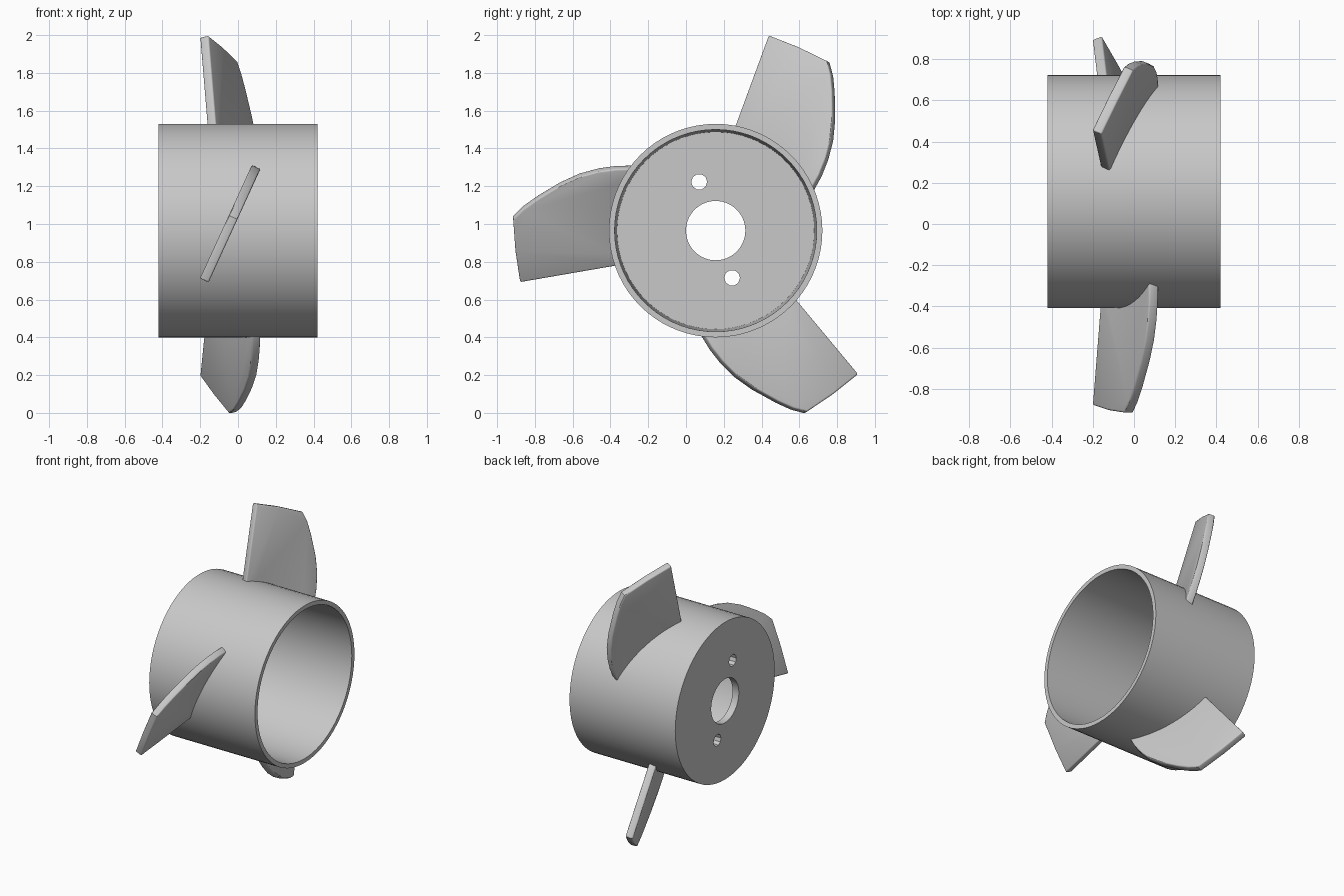
import bpy, bmesh, math
from mathutils import Vector, Matrix

cube = bpy.data.objects.get("Cube")
if cube:
    bpy.data.objects.remove(cube, do_unlink=True)

CENTRE = Vector((0, 0.157, 0.965))   # point on the hub axis
HALF = 0.42                          # half the hub length
SLOPE = 0.458                        # blade pitch: x gained per unit of height

grey = bpy.data.materials.new("light grey")
grey.use_nodes = True
colour = (0.58, 0.58, 0.58, 1)
grey.diffuse_color = colour
grey.node_tree.nodes["Principled BSDF"].inputs["Base Color"].default_value = colour


def make_object(name, bm, location=CENTRE):
    bmesh.ops.recalc_face_normals(bm, faces=bm.faces)
    mesh = bpy.data.meshes.new(name)
    bm.to_mesh(mesh)
    bm.free()
    mesh.materials.append(grey)
    obj = bpy.data.objects.new(name, mesh)
    obj.location = location
    bpy.context.collection.objects.link(obj)
    return obj


def activate(obj):
    bpy.ops.object.select_all(action='DESELECT')
    obj.select_set(True)
    bpy.context.view_layer.objects.active = obj


# Hub: a cup turned around the x axis, open at +x, with a central bore
def make_hub():
    plate = -HALF + 0.05
    profile = [(-HALF, 0.157), (-HALF, 0.565), (HALF, 0.565),
               (HALF, 0.535), (plate, 0.522), (plate, 0.157)]
    sides = 72
    bm = bmesh.new()
    rings = []
    for i in range(sides):
        a = 2 * math.pi * i / sides
        rings.append([bm.verts.new((x, r * math.cos(a), r * math.sin(a)))
                      for x, r in profile])
    n = len(profile)
    for i in range(sides):
        p, q = rings[i], rings[(i + 1) % sides]
        for j in range(n):
            k = (j + 1) % n
            bm.faces.new((p[j], p[k], q[k], q[j]))
    return make_object("hub", bm)


# Two bolt holes through the end plate
def cut_bolt_holes(hub):
    bm = bmesh.new()
    for y, z in ((-0.087, 0.258), (0.087, -0.25)):
        matrix = Matrix.Translation((-HALF, y, z)) @ Matrix.Rotation(math.pi / 2, 4, 'Y')
        bmesh.ops.create_cone(bm, cap_ends=True, segments=10, radius1=0.042,
                              radius2=0.042, depth=0.3, matrix=matrix)
    cutter = make_object("bolt_hole_cutter", bm)
    cutter.hide_render = True
    cut = hub.modifiers.new("bolt holes", 'BOOLEAN')
    cut.operation = 'DIFFERENCE'
    cut.solver = 'EXACT'
    cut.object = cutter
    activate(hub)
    bpy.ops.object.modifier_apply(modifier=cut.name)
    bpy.data.objects.remove(cutter, do_unlink=True)


# Blade: a pitched slab from a (radius, height) outline, with rounded edges
def make_blade(name, angle):
    outline = [(1.035, -0.265), (1.06, -0.1), (1.072, 0.07), (1.02, 0.122),
               (0.95, 0.172), (0.824, 0.248), (0.72, 0.295), (0.62, 0.322),
               (0.53, 0.335), (0.43, 0.337)]
    for i in range(9):               # root arc, hidden inside the hub wall
        t = 0.325 - i * 0.0625
        outline.append((math.sqrt(0.542 ** 2 - t * t), t))
    normal = Vector((1, 0, -SLOPE)).normalized()
    bm = bmesh.new()
    verts = [bm.verts.new(Vector((-0.058 + SLOPE * t, -r, t)) - normal * 0.025)
             for r, t in outline]
    face = bm.faces.new(verts)
    extruded = bmesh.ops.extrude_face_region(bm, geom=[face])["geom"]
    bmesh.ops.translate(bm, vec=normal * 0.05,
                        verts=[v for v in extruded if isinstance(v, bmesh.types.BMVert)])
    blade = make_object(name, bm)
    blade.rotation_euler.x = angle
    bevel = blade.modifiers.new("rounded edges", 'BEVEL')
    bevel.width = 0.014
    bevel.segments = 3
    bevel.angle_limit = math.radians(50)
    activate(blade)
    bpy.ops.object.modifier_apply(modifier=bevel.name)
    bpy.ops.object.shade_smooth_by_angle(angle=math.radians(30))


hub = make_hub()
cut_bolt_holes(hub)
activate(hub)
bpy.ops.object.shade_smooth_by_angle(angle=math.radians(30))

for index, name in enumerate(("front_blade", "lower_blade", "upper_blade")):
    make_blade(name, index * 2 * math.pi / 3)
